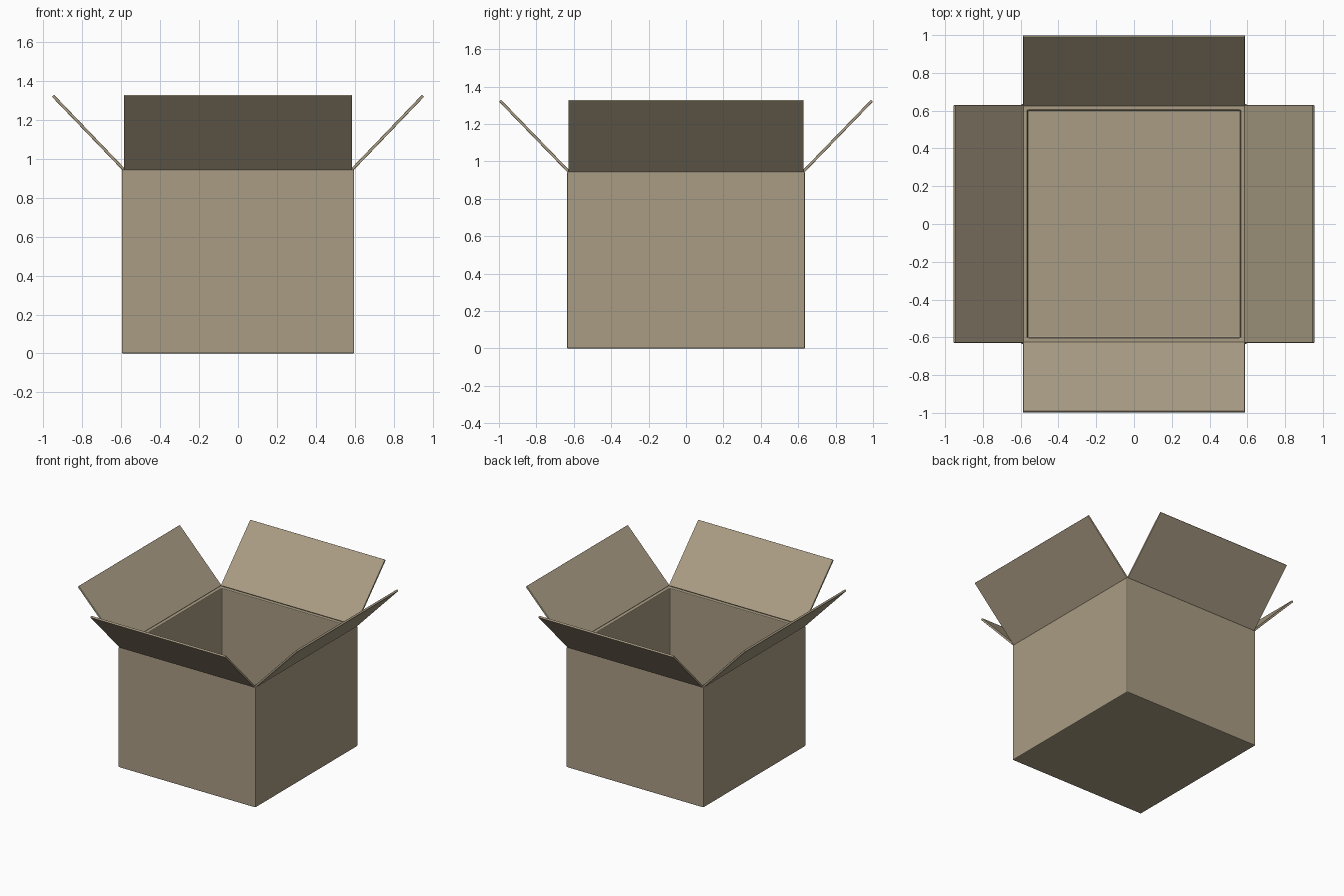
import bpy, bmesh
from mathutils import Matrix
from math import radians

if "Cube" in bpy.data.objects:
    bpy.data.objects.remove(bpy.data.objects["Cube"], do_unlink=True)

cardboard = bpy.data.materials.new("cardboard")
cardboard.use_nodes = True
COLOUR = (0.40, 0.335, 0.23, 1)
cardboard.diffuse_color = COLOUR
cardboard.node_tree.nodes["Principled BSDF"].inputs["Base Color"].default_value = COLOUR

HALF_X, HALF_Y, HEIGHT, WALL = 0.597, 0.636, 0.945, 0.047


def finish(name, bm, bevel):
    """Turn a bmesh into a cardboard object with softened edges."""
    bmesh.ops.recalc_face_normals(bm, faces=bm.faces)
    mesh = bpy.data.meshes.new(name)
    bm.to_mesh(mesh)
    bm.free()
    mesh.materials.append(cardboard)
    obj = bpy.data.objects.new(name, mesh)
    bpy.context.collection.objects.link(obj)
    mod = obj.modifiers.new("soft_edges", "BEVEL")
    mod.width = bevel
    mod.segments = 2
    return obj


# Box body: a block whose top face is inset for the rim and pushed down
bm = bmesh.new()
bmesh.ops.create_cube(bm, size=1)
bmesh.ops.scale(bm, vec=(2 * HALF_X, 2 * HALF_Y, HEIGHT), verts=bm.verts)
bmesh.ops.translate(bm, vec=(0, 0, HEIGHT / 2), verts=bm.verts)
top = max(bm.faces, key=lambda f: f.calc_center_median().z)
bmesh.ops.inset_region(bm, faces=[top], thickness=WALL)
inner = bmesh.ops.extrude_discrete_faces(bm, faces=[top])["faces"][0]
bmesh.ops.translate(bm, vec=(0, 0, WALL - HEIGHT), verts=inner.verts)
finish("box_body", bm, 0.006)


# Flaps: a thin slanted profile swept along the rim edge
def flap(name, half_width, hinge, tip, angle):
    profile = [(hinge, 0.942), (tip, 1.32), (tip - 0.011, 1.33), (hinge - 0.011, 0.952)]
    bm = bmesh.new()
    face = bm.faces.new([bm.verts.new((u, -half_width, z)) for u, z in profile])
    swept = bmesh.ops.extrude_face_region(bm, geom=[face])["geom"]
    moved = [g for g in swept if isinstance(g, bmesh.types.BMVert)]
    bmesh.ops.translate(bm, vec=(0, 2 * half_width, 0), verts=moved)
    bm.transform(Matrix.Rotation(radians(angle), 4, "Z"))
    finish(name, bm, 0.003)


for name, angle in (("left_flap", 0), ("right_flap", 180)):
    flap(name, 0.629, 0.594, 0.957, angle)
for name, angle in (("back_flap", 90), ("front_flap", -90)):
    flap(name, 0.587, 0.634, 1.0, angle)
